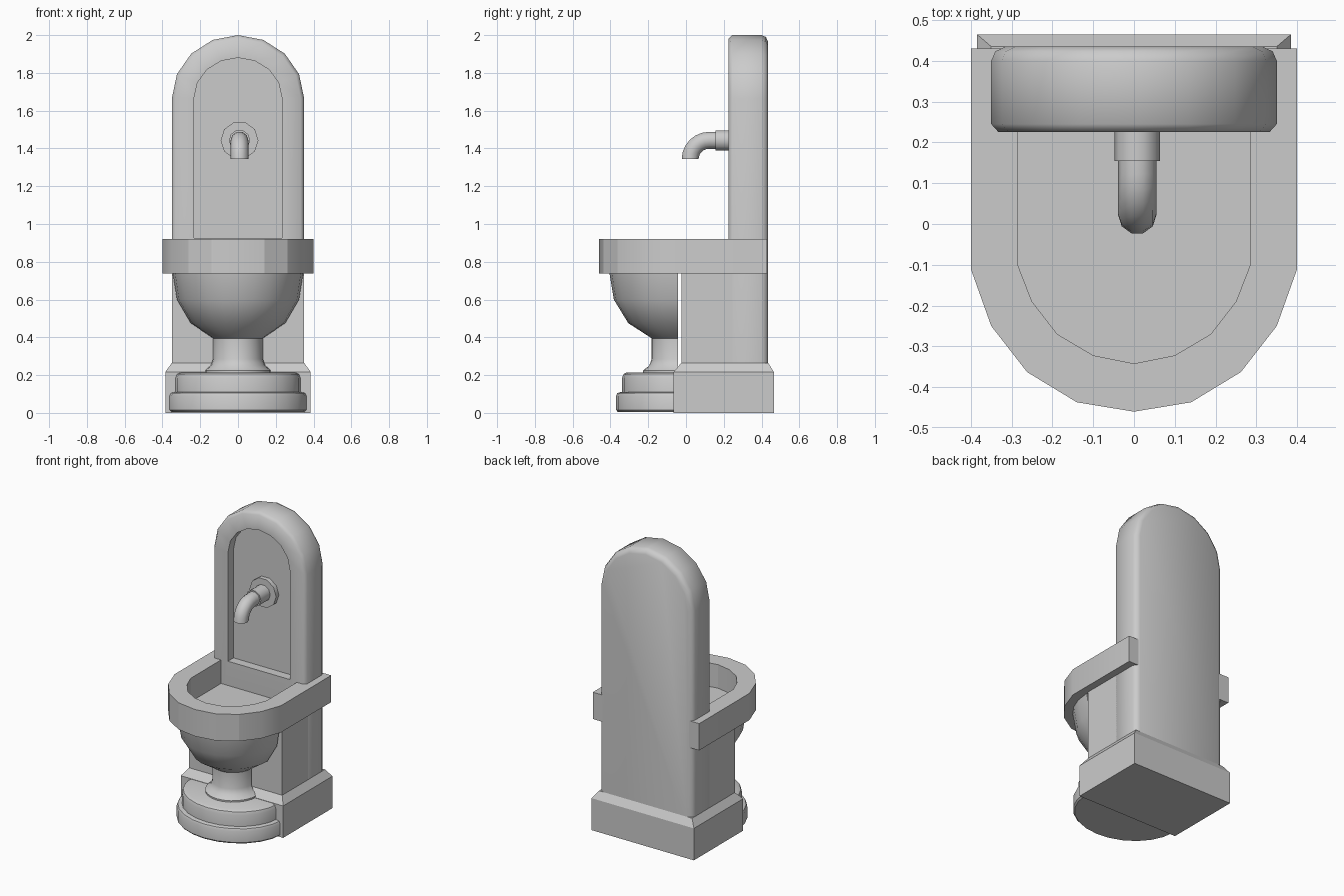
import bpy, bmesh
from math import pi, cos, sin

if "Cube" in bpy.data.objects:
    bpy.data.objects.remove(bpy.data.objects["Cube"])


def loft(name, rings, angle=40):
    """Skin equal-length closed rings of points, capping both ends."""
    bm = bmesh.new()
    loops = [[bm.verts.new(p) for p in r] for r in rings]
    n = len(loops[0])
    for a, b in zip(loops, loops[1:]):
        for i in range(n):
            j = (i + 1) % n
            bm.faces.new((a[i], a[j], b[j], b[i]))
    bm.faces.new(loops[0][::-1])
    bm.faces.new(loops[-1])
    bmesh.ops.recalc_face_normals(bm, faces=bm.faces[:])
    me = bpy.data.meshes.new(name)
    bm.to_mesh(me)
    bm.free()
    ob = bpy.data.objects.new(name, me)
    bpy.context.collection.objects.link(ob)
    bpy.ops.object.select_all(action='DESELECT')
    bpy.context.view_layer.objects.active = ob
    ob.select_set(True)
    bpy.ops.object.shade_smooth_by_angle(angle=angle * pi / 180)
    return ob


def arch(half, top, y, bottom, spring=1.665, n=8):
    pts = [(half * cos(pi * i / n), y, spring + (top - spring) * sin(pi * i / n))
           for i in range(n + 1)]
    return pts + [(-half, y, bottom), (half, y, bottom)]


def rect(half, y0, y1, z):
    return [(-half, y0, z), (half, y0, z), (half, y1, z), (-half, y1, z)]


def half_lathe(name, profile, yc, ys, n=12):
    """Front half of a turned shape, flat at the back."""
    return loft(name, [[(r * cos(pi * i / n), yc - ys * r * sin(pi * i / n), z)
                        for i in range(n + 1)] for r, z in profile])


def u_shape(right, back, z):
    pts = [(right[0][0], back)] + right + [(-x, y) for x, y in right[-2::-1]]
    pts.append((-right[0][0], back))
    return [(x, y, z) for x, y in pts]


def circle(y, z, r, tilt=0, n=10, x=0.008):
    """Ring across the pipe direction; tilt 0 faces -y, pi/2 faces down."""
    out = []
    for i in range(n):
        a = 2 * pi * i / n
        out.append((x + r * cos(a), y - r * sin(a) * sin(tilt),
                    z + r * sin(a) * cos(tilt)))
    return out


# Arched back slab with rounded edges and a sunken front panel
loft("back_slab", [
    arch(0.315, 1.965, 0.435, 0.2), arch(0.34, 1.99, 0.423, 0.2),
    arch(0.35, 2.0, 0.40, 0.2), arch(0.35, 2.0, 0.245, 0.2),
    arch(0.332, 1.982, 0.225, 0.2), arch(0.233, 1.88, 0.225, 0.925),
    arch(0.233, 1.88, 0.285, 0.925)], 50)

# Plinth with sloped top, and the block under the basin
loft("plinth", [rect(0.385, -0.065, 0.465, 0), rect(0.385, -0.065, 0.465, 0.217),
                rect(0.35, -0.025, 0.435, 0.265)], 30)
loft("lower_block", [rect(0.35, -0.025, 0.25, 0.25), rect(0.35, -0.025, 0.25, 0.75)])

# Basin rim with its floor
outer = [(0.4, -0.11), (0.35, -0.25), (0.262, -0.363), (0.14, -0.437), (0, -0.46)]
inner = [(0.285, -0.1), (0.25, -0.19), (0.188, -0.27), (0.1, -0.322), (0, -0.342)]
loft("basin_rim", [u_shape(outer, 0.43, 0.738), u_shape(outer, 0.43, 0.92),
                   u_shape(inner, 0.245, 0.92), u_shape(inner, 0.245, 0.76)], 20)

# Half-round bowl with stem, and two stepped foot plates
half_lathe("bowl_and_stem", [
    (0.175, 0.2), (0.175, 0.225), (0.145, 0.25), (0.132, 0.285), (0.132, 0.395),
    (0.25, 0.475), (0.323, 0.6), (0.346, 0.745)], -0.043, 1.05)
half_lathe("upper_foot", [
    (0.333, 0.1), (0.333, 0.185), (0.325, 0.205), (0.305, 0.215)], -0.045, 0.88)
half_lathe("lower_foot", [
    (0.355, 0.005), (0.365, 0.015), (0.365, 0.09), (0.358, 0.105), (0.34, 0.11)],
    -0.045, 0.89)

# Spout: wall flange, collar and bent pipe
loft("spout_flange", [circle(0.29, 1.443, 0.1), circle(0.255, 1.443, 0.1)])
loft("spout_collar", [circle(0.28, 1.443, 0.056), circle(0.155, 1.443, 0.056)])
bend = [circle(0.122 - 0.1 * sin(t), 1.343 + 0.1 * cos(t), 0.047, t)
        for t in [pi / 2 * i / 6 for i in range(7)]]
loft("spout_pipe", [circle(0.17, 1.443, 0.047)] + bend)
